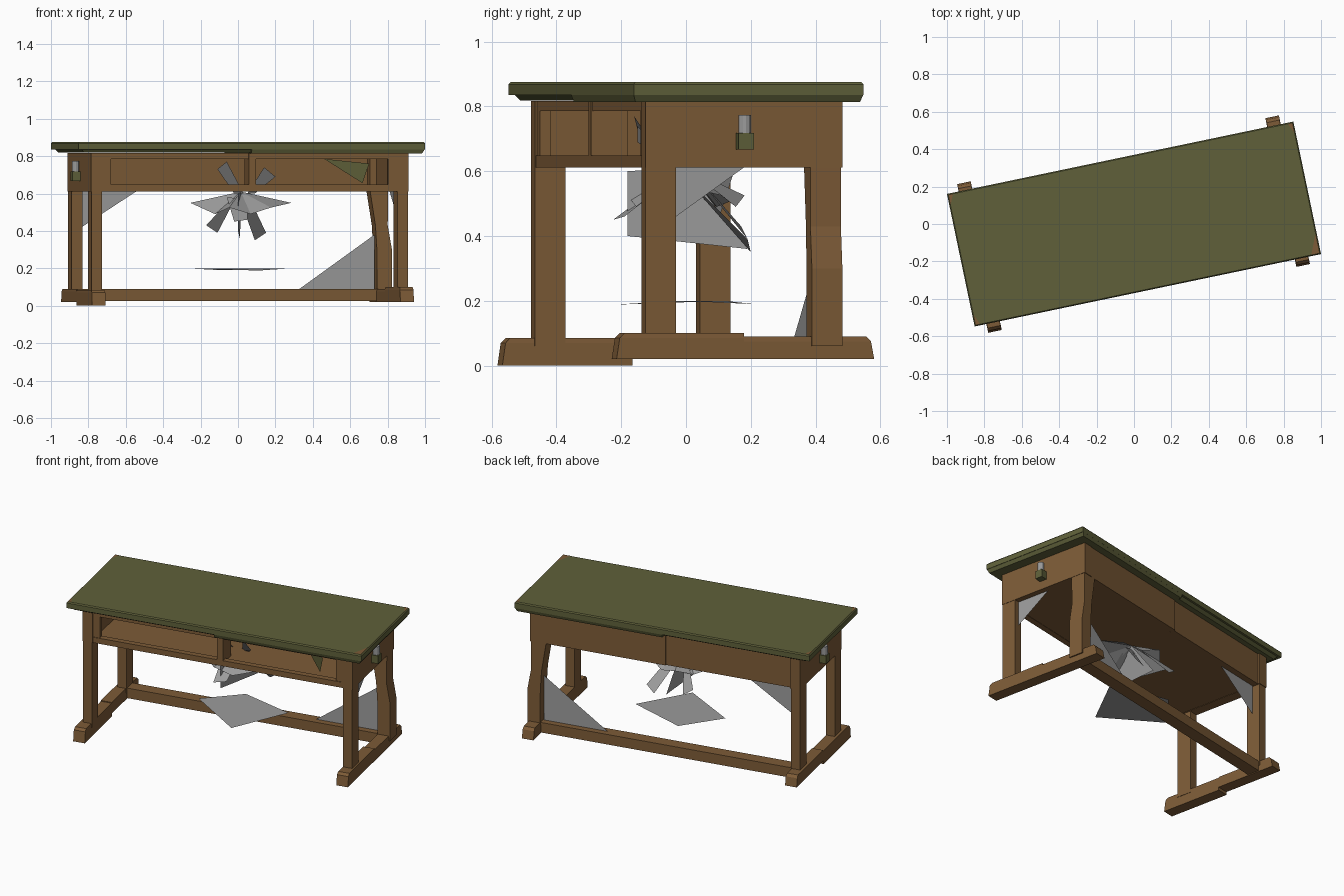
import bpy, bmesh, math
from mathutils import Matrix, Vector

if "Cube" in bpy.data.objects:
    bpy.data.objects.remove(bpy.data.objects["Cube"])

TURN = Matrix.Rotation(math.radians(11.8), 4, 'Z')   # the whole bench stands turned


def material(name, col):
    m = bpy.data.materials.new(name)
    m.diffuse_color = (*col, 1)
    m.use_nodes = True
    m.node_tree.nodes["Principled BSDF"].inputs["Base Color"].default_value = m.diffuse_color
    return m


WOOD = material("brown wood", (0.205, 0.105, 0.038))
GREEN = material("olive green", (0.115, 0.118, 0.042))
GREY = material("grey metal", (0.33, 0.33, 0.33))


def add_mesh(name, verts, faces, mat, turned=True):
    me = bpy.data.meshes.new(name)
    me.from_pydata([TURN @ Vector(v) if turned else v for v in verts], [], faces)
    me.materials.append(mat)
    ob = bpy.data.objects.new(name, me)
    bpy.context.collection.objects.link(ob)
    return ob


def loft(name, sections, mat):
    """Stack of rectangles, each (z, u0, u1, v0, v1)."""
    verts, faces = [], []
    for z, a, b, c, d in sections:
        verts += [(a, c, z), (b, c, z), (b, d, z), (a, d, z)]
    n = len(sections)
    for k in range(n - 1):
        for i in range(4):
            j = (i + 1) % 4
            faces.append((4*k+i, 4*k+j, 4*k+4+j, 4*k+4+i))
    faces += [(3, 2, 1, 0), tuple(range(4*n-4, 4*n))]
    return add_mesh(name, verts, faces, mat)


def box(name, u, v, z, mat=WOOD):
    return loft(name, [(z[0], *u, *v), (z[1], *u, *v)], mat)


# Table top: a slab over a lip that is thinner on the front left half
H, D = 0.946, 0.362
loft("table_top", [(0.835, -H, H, -D, D), (0.868, -H, H, -D, D),
                   (0.875, -H+.006, H-.006, -D+.006, D-.006)], GREEN)
loft("top_lip_right", [(0.814, 0, H-.015, -D+.008, D-.008),
                       (0.836, 0, H-.002, -D, D)], GREEN)
loft("top_lip_left", [(0.818, -H+.035, 0, -D+.03, D-.03),
                      (0.836, -H+.02, 0, -D+.015, D-.012)], GREEN)

# Worn corner patches
for sx in (-1, 1):
    for sy in (-1, 1):
        w = 0.04 if (sx, sy) != (1, -1) else 0.075
        a, b = sx * (H - .007), sy * (D - .007)
        f = (0, 1, 2) if sx * sy > 0 else (2, 1, 0)
        add_mesh("corner_patch", [(a, b, .8765), (a - sx*w*.6, b, .8765),
                                  (a, b - sy*w*1.4, .8765)], [f], WOOD)

# Legs: three straight, the back right one is bent
for sx, sy in ((-1, -1), (1, -1), (-1, 1)):
    box("leg", (sx*.835 - .029, sx*.835 + .029), (sy*.26 - .048, sy*.26 + .048), (.06, .815))
loft("bent_leg", [(.06, .805, .885, .212, .308), (.30, .803, .885, .212, .308),
                  (.43, .795, .862, .212, .308), (.62, .765, .864, .212, .308),
                  (.80, .765, .864, .212, .308)], WOOD)

# Feet: front and back halves with slanted toes
for name, u, ends, z0, z1 in (
        ("foot_right_front", .84, (-.402, 0), .02, .10),
        ("foot_right_back", .84, (0, .41), .02, .09),
        ("foot_left_front", -.845, (-.41, 0), 0, .085),
        ("foot_left_back", -.845, (0, .402), .02, .09)):
    a, b = ends
    ta, tb = (a + .025 if a < 0 else a), (b - .025 if b > 0 else b)
    loft(name, [(z0, u-.037, u+.037, a, b), (z1-.015, u-.037, u+.037, a*.975, b*.975),
                (z1, u-.035, u+.035, ta, tb)], WOOD)
box("stretcher", (-.81, .81), (.22, .30), (.025, .09))

# Side panels and back apron
for s in (-1, 1):
    box("side_panel", sorted((s*.80, s*.866)), (-.308, .312), (.612, .816))
box("back_apron_right", (0, .81), (.275, .308), (.612, .816))
box("back_apron_left", (-.81, 0), (.270, .300), (.612, .816))

# Front frame around two open drawer bays
box("drawer_floor", (-.805, .805), (-.29, .28), (.614, .630))
box("bottom_rail", (-.81, .81), (-.306, -.268), (.612, .648))
box("top_rail", (-.81, .81), (-.302, -.268), (.785, .816))
box("centre_post", (-.005, .035), (-.306, -.19), (.612, .816))
for s in (-1, 1):
    box("end_stile", sorted((s*.757, s*.81)), (-.302, -.268), (.63, .80))
add_mesh("green_shard", [(.45, -.10, .785), (.66, -.27, .76), (.63, -.24, .655)],
         [(0, 1, 2)], GREEN)

# End catches: grey pin in a green block
for s in (-1, 1):
    bm = bmesh.new()
    bmesh.ops.create_cone(bm, cap_ends=True, segments=12, radius1=.02, radius2=.02, depth=.075,
                          matrix=TURN @ Matrix.Translation((s*.888, 0, .735)))
    me = bpy.data.meshes.new("catch_pin")
    bm.to_mesh(me)
    bm.free()
    me.materials.append(GREY)
    bpy.context.collection.objects.link(bpy.data.objects.new("catch_pin", me))
    box("catch_block", sorted((s*.862, s*.91)), (-.024, .024), (.667, .718), GREEN)

# Grey gusset sheets at the legs
add_mesh("lower_gusset", [(.39, .26, .09), (.80, .26, .09), (.80, .26, .38)], [(0, 1, 2)], GREY)
add_mesh("upper_gusset", [(-.80, .26, .42), (-.50, .26, .612), (-.80, .26, .612)], [(0, 1, 2)], GREY)
add_mesh("side_gusset", [(.83, -.212, .455), (.83, .01, .612), (.83, -.212, .612)], [(0, 1, 2)], GREY)

# Floating sheet under the bench
add_mesh("low_sheet", [(-.27, -.02, .20), (.11, -.225, .188), (.28, .12, .20), (-.09, .21, .19)],
         [(0, 1, 2, 3)], GREY, False)

# Crumpled star: a folded dish with hanging and rising shards
rim = []
for i in range(10):
    a = math.tau * i / 10
    r = 0.27 if i in (0, 5) else (.20 if i % 2 else .17)
    rim.append((.015 + r*math.cos(a), r*.95*math.sin(a), .55 if i in (0, 5) else .49 + .035*(i % 2)))
add_mesh("crumpled_dish", [(.015, 0, .61)] + rim,
         [(0, 1 + i, 1 + (i + 1) % 10) for i in range(10)], GREY, False)
for quad in (
        [(.0, -.02, .60), (.06, .0, .58), (.15, .19, .39), (.09, .20, .35)],
        [(.0, .02, .60), (-.05, .05, .56), (-.17, .17, .43), (-.11, .19, .39)],
        [(-.06, -.05, .58), (.05, -.05, .57), (.05, -.19, .46), (-.02, -.225, .45)],
        [(-.02, -.05, .60), (.03, -.05, .60), (-.06, -.16, .77), (-.11, -.15, .73)],
        [(.05, -.03, .60), (.09, -.03, .60), (.20, -.15, .69), (.14, -.15, .74)],
        [(.0, -.18, .60), (.02, .0, .61), (.01, .19, .36), (.0, -.18, .40)]):
    add_mesh("star_shard", quad, [(0, 1, 2, 3)], GREY, False)
